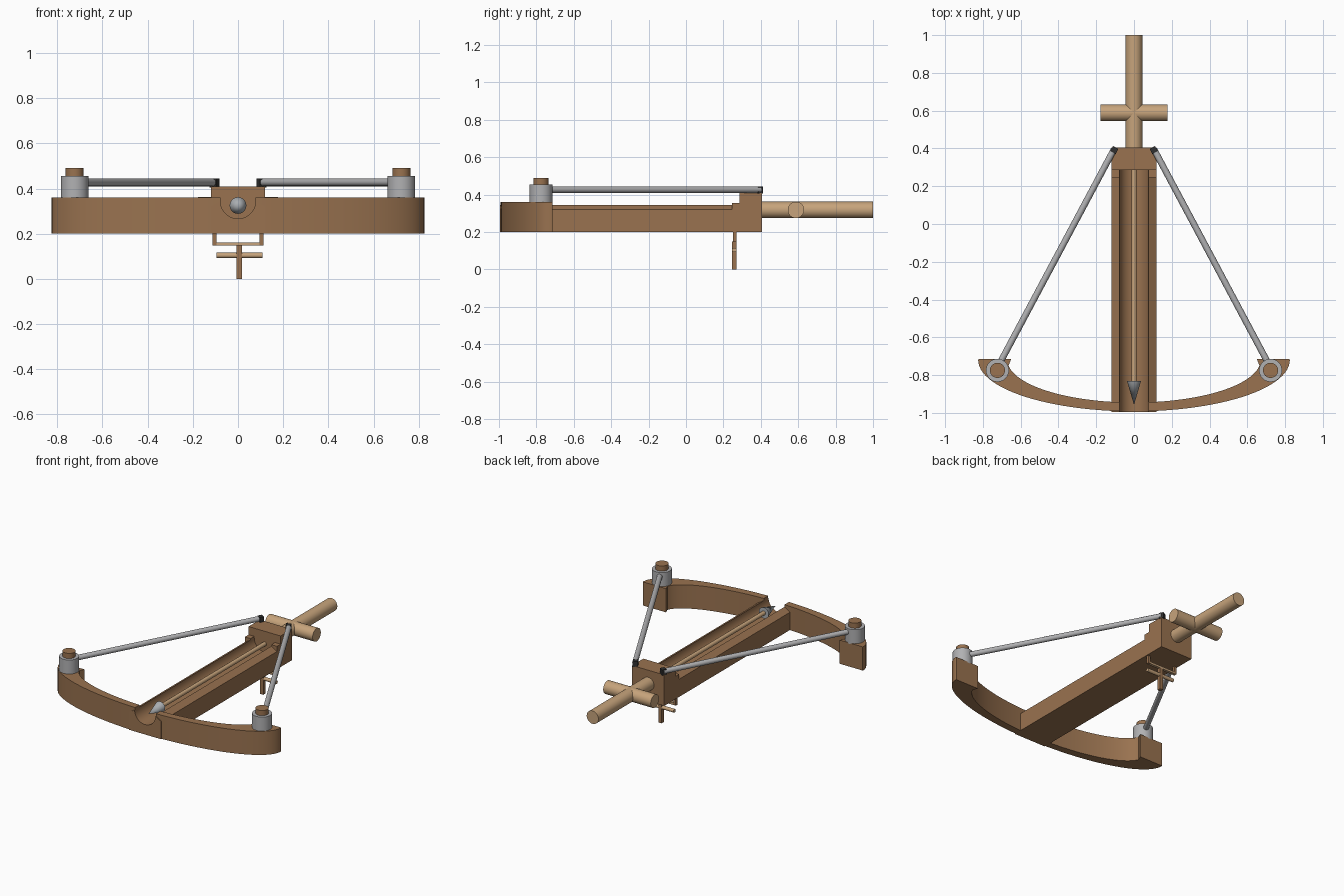
import bpy, bmesh, math
from mathutils import Vector

if "Cube" in bpy.data.objects:
    bpy.data.objects.remove(bpy.data.objects["Cube"])


def material(name, rgb):
    m = bpy.data.materials.new(name)
    m.use_nodes = True
    m.diffuse_color = (*rgb, 1)
    m.node_tree.nodes["Principled BSDF"].inputs["Base Color"].default_value = (*rgb, 1)
    return m


wood = material("brown wood", (0.32, 0.17, 0.08))
pale = material("pale wood", (0.57, 0.37, 0.20))
steel = material("grey metal", (0.44, 0.44, 0.45))
tip_metal = material("arrow metal", (0.40, 0.42, 0.44))
black = material("black fitting", (0.03, 0.03, 0.03))


def finish(ob, name, mat, smooth=True):
    ob.name = ob.data.name = name
    ob.data.materials.clear()
    ob.data.materials.append(mat)
    if smooth:
        bpy.ops.object.select_all(action="DESELECT")
        ob.select_set(True)
        bpy.context.view_layer.objects.active = ob
        bpy.ops.object.shade_smooth_by_angle(angle=math.radians(35))
    return ob


def box(name, mat, x, y, z):
    bpy.ops.mesh.primitive_cube_add(size=1)
    ob = bpy.context.object
    for v in ob.data.vertices:
        v.co = [r[0] if c < 0 else r[1] for c, r in zip(v.co, (x, y, z))]
    return finish(ob, name, mat, False)


def rod(name, mat, a, b, r1, r2=None, sides=32):
    a, b = Vector(a), Vector(b)
    bpy.ops.mesh.primitive_cone_add(vertices=sides, radius1=r1,
                                    radius2=r1 if r2 is None else r2,
                                    depth=(b - a).length, location=(a + b) / 2)
    ob = bpy.context.object
    ob.rotation_euler = (b - a).to_track_quat("Z", "Y").to_euler()
    return finish(ob, name, mat)


def prism(name, mat, points, offset):
    bm = bmesh.new()
    face = bm.faces.new([bm.verts.new(p) for p in points])
    out = bmesh.ops.extrude_face_region(bm, geom=[face])
    bmesh.ops.translate(bm, vec=offset,
                        verts=[g for g in out["geom"] if isinstance(g, bmesh.types.BMVert)])
    bmesh.ops.recalc_face_normals(bm, faces=bm.faces)
    me = bpy.data.meshes.new(name)
    bm.to_mesh(me)
    bm.free()
    ob = bpy.data.objects.new(name, me)
    bpy.context.collection.objects.link(ob)
    return finish(ob, name, mat)


# Stock with a round groove and sloping rims
front, groove, rim = -0.995, 0.078, 0.345
section = [(-0.12, 0.2), (0.12, 0.2), (0.12, 0.32)]
section += [(groove * math.cos(t), rim - groove * math.sin(t))
            for t in (math.pi * i / 20 for i in range(21))]
section.append((-0.12, 0.32))
prism("stock", wood, [(x, front, z) for x, z in section], (0, 0.3 - front, 0))
box("rear_block", wood, (-0.12, 0.12), (0.285, 0.405), (0.2, 0.41))

# Curved bow arm: outer ellipse out, inner ellipse back
def ellipse(a, b, start, end, n=24):
    return [(a * math.cos(t), -0.72 - b * math.sin(t))
            for t in (start + (end - start) * i / n for i in range(n + 1))]


outer = ellipse(0.825, 0.272, math.acos(groove / 0.825), 0)
inner = ellipse(0.67, 0.225, 0.13, math.acos(groove / 0.67))
arm = outer + [(0.823, -0.715), (0.65, -0.715)] + inner

for side, s in (("left", 1), ("right", -1)):
    prism(side + "_bow_arm", wood, [(s * x, y, 0.2) for x, y in arm], (0, 0, 0.16))
    box(side + "_rail_stop", wood, sorted((s * groove, s * 0.12)), (0.245, 0.29), (0.3, 0.355))
    # Peg, metal collar and string
    px, py = s * 0.723, -0.775
    circle = [2 * math.pi * i / 32 for i in range(32)]
    rod(side + "_collar", steel, (px, py, 0.355), (px, py, 0.455), 0.061)
    rod(side + "_peg", wood, (px, py, 0.36), (px, py, 0.49), 0.04)
    rod(side + "_string", steel, (s * 0.712, -0.74, 0.427), (s * 0.106, 0.395, 0.427), 0.017, sides=16)
    hook = box(side + "_string_hook", black, (-0.016, 0.016), (-0.015, 0.015), (0.405, 0.444))
    hook.location = (s * 0.104, 0.392, 0)
    hook.rotation_euler.z = s * 0.49
    # Trigger bracket leg
    box(side + "_trigger_leg", wood, sorted((s * 0.096, s * 0.112)), (0.252, 0.27), (0.148, 0.21))

# Trigger
box("trigger_bar", pale, (-0.112, 0.112), (0.252, 0.27), (0.148, 0.162))
box("trigger_stick", wood, (-0.006, 0.018), (0.245, 0.27), (0, 0.15))
rod("trigger_crossbar", pale, (-0.095, 0.258, 0.104), (0.109, 0.258, 0.104), 0.012, sides=16)

# Rear handle and its crosspiece
rod("handle", pale, (0, 0.39, 0.318), (0, 1, 0.318), 0.044)
rod("handle_crosspiece", pale, (-0.178, 0.588, 0.318), (0.178, 0.588, 0.318), 0.044)

# Arrow in the groove
rod("arrow_shaft", pale, (0, 0.29, 0.325), (0, -0.84, 0.325), 0.014, sides=16)
rod("arrow_head", tip_metal, (0, -0.832, 0.325), (0, -0.958, 0.325), 0.037, 0, sides=24)
